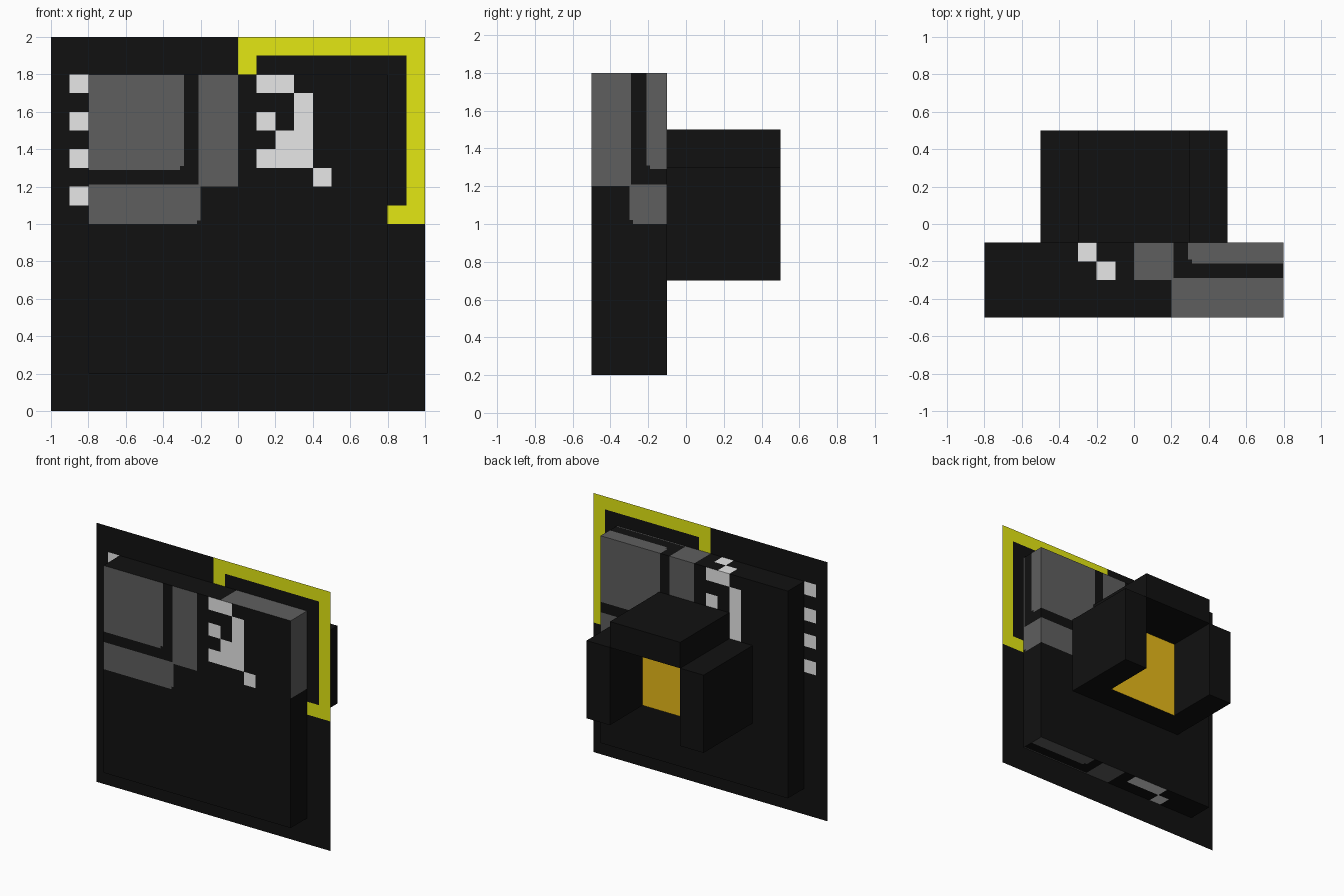
import bpy, bmesh
from mathutils import Vector

if "Cube" in bpy.data.objects:
    bpy.data.objects.remove(bpy.data.objects["Cube"])


def material(name, rgb):
    m = bpy.data.materials.new(name)
    m.diffuse_color = (*rgb, 1)
    m.use_nodes = True
    m.node_tree.nodes["Principled BSDF"].inputs["Base Color"].default_value = m.diffuse_color
    return m


MATS = [material("black", (0.0055, 0.0055, 0.0055)),
        material("dark_grey", (0.114, 0.114, 0.114)),
        material("off_white", (0.8, 0.8, 0.8)),
        material("yellow", (0.77, 0.8, 0.0065)),
        material("orange", (0.8, 0.49, 0.01))]
BLACK, GREY, WHITE, YELLOW, ORANGE = range(5)


def pick(rects, u, v):
    """Colour of the first rectangle (colour, u0, u1, v0, v1) holding the point."""
    for c, u0, u1, v0, v1 in rects:
        if u0 < u < u1 and v0 < v < v1:
            return c
    return BLACK


def cut(bm, axis, values):
    """Slice the mesh along one axis at each value."""
    n = Vector((0, 0, 0))
    n[axis] = 1
    for d in sorted(set(values)):
        bmesh.ops.bisect_plane(bm, geom=bm.verts[:] + bm.edges[:] + bm.faces[:],
                               plane_co=n * d, plane_no=n, dist=1e-5)


def finish(name, bm, paint):
    for f in bm.faces:
        f.material_index = paint(f)
    me = bpy.data.meshes.new(name)
    bm.to_mesh(me)
    bm.free()
    for m in MATS:
        me.materials.append(m)
    bpy.context.collection.objects.link(bpy.data.objects.new(name, me))


def box(x0, x1, y0, y1, z0, z1):
    bm = bmesh.new()
    bmesh.ops.create_cube(bm, size=1)
    for v in bm.verts:
        v.co = (x1 if v.co.x > 0 else x0, y1 if v.co.y > 0 else y0, z1 if v.co.z > 0 else z0)
    bm.normal_update()
    return bm


# Backing sheet with yellow corner frame and a column of white squares
SHEET = [(YELLOW, 0, 1, 1.9, 2), (YELLOW, 0, 0.1, 1.8, 1.9),
         (YELLOW, 0.9, 1, 1, 1.9), (YELLOW, 0.8, 0.9, 1, 1.1)]
SHEET += [(WHITE, -0.9, -0.8, z, z + 0.1) for z in (1.1, 1.3, 1.5, 1.7)]
bm = bmesh.new()
bm.faces.new([bm.verts.new((x, -0.3, z)) for x, z in ((-1, 0), (1, 0), (1, 2), (-1, 2))])
cut(bm, 0, [u for r in SHEET for u in r[1:3]])
cut(bm, 2, [v for r in SHEET for v in r[3:5]])


def paint_sheet(f):
    c = f.calc_center_median()
    return pick(SHEET, c.x, c.z)


finish("backing_sheet", bm, paint_sheet)

# Main slab: grey panels and white marks on its sides
FACE = [(GREY, -0.8, -0.29, 1.31, 1.8), (GREY, -0.8, -0.31, 1.29, 1.31),
        (GREY, -0.21, 0, 1.2, 1.8),
        (GREY, -0.8, -0.2, 1.02, 1.21), (GREY, -0.8, -0.22, 1.0, 1.02),
        (WHITE, 0.1, 0.3, 1.7, 1.8), (WHITE, 0.3, 0.4, 1.3, 1.7),
        (WHITE, 0.1, 0.2, 1.5, 1.6), (WHITE, 0.2, 0.3, 1.3, 1.5),
        (WHITE, 0.1, 0.2, 1.3, 1.4), (WHITE, 0.4, 0.5, 1.2, 1.3)]
RIGHT = [(GREY, -0.5, -0.29, 1.2, 1.8), (GREY, -0.21, -0.1, 1.31, 1.8),
         (GREY, -0.19, -0.1, 1.29, 1.31),
         (GREY, -0.3, -0.1, 1.02, 1.21), (GREY, -0.28, -0.1, 1.0, 1.02)]
CAP = [(GREY, 0.2, 0.8, -0.5, -0.29), (GREY, 0.29, 0.8, -0.19, -0.1),
       (GREY, 0.31, 0.8, -0.21, -0.19), (GREY, 0, 0.21, -0.3, -0.1)]
TOP = CAP + [(WHITE, -0.3, -0.2, -0.2, -0.1), (WHITE, -0.2, -0.1, -0.3, -0.2)]
BOTTOM = CAP + [(WHITE, -0.4, -0.1, -0.2, -0.1), (WHITE, -0.5, -0.4, -0.3, -0.2)]

bm = box(-0.8, 0.8, -0.5, -0.1, 0.2, 1.8)
cut(bm, 0, [s * u for r in FACE for u in r[1:3] for s in (-1, 1)])
cut(bm, 1, [v for r in TOP for v in r[3:5]] + [u for r in RIGHT for u in r[1:3]])
cut(bm, 2, [v for r in FACE + RIGHT for v in r[3:5]])
bm.normal_update()


def paint_slab(f):
    c, n = f.calc_center_median(), f.normal
    if abs(n.y) > 0.5:                      # back repeats the front, turned round
        return pick(FACE, c.x if n.y < 0 else -c.x, c.z)
    if abs(n.z) > 0.5:
        return pick(TOP if n.z > 0 else BOTTOM, c.x, c.y)
    return pick(RIGHT, c.y, c.z) if n.x > 0 else BLACK


finish("main_slab", bm, paint_slab)

# Rear housing: core with orange back, two side arms and a hood, open below
finish("rear_core", box(-0.3, 0.3, -0.1, 0.1, 0.7, 1.3),
       lambda f: ORANGE if f.normal.y > 0.5 else BLACK)
for name, x0, x1 in (("left_arm", -0.5, -0.3), ("right_arm", 0.3, 0.5)):
    finish(name, box(x0, x1, -0.1, 0.5, 0.7, 1.3), lambda f: BLACK)
finish("rear_hood", box(-0.3, 0.3, -0.1, 0.5, 1.3, 1.5), lambda f: BLACK)
